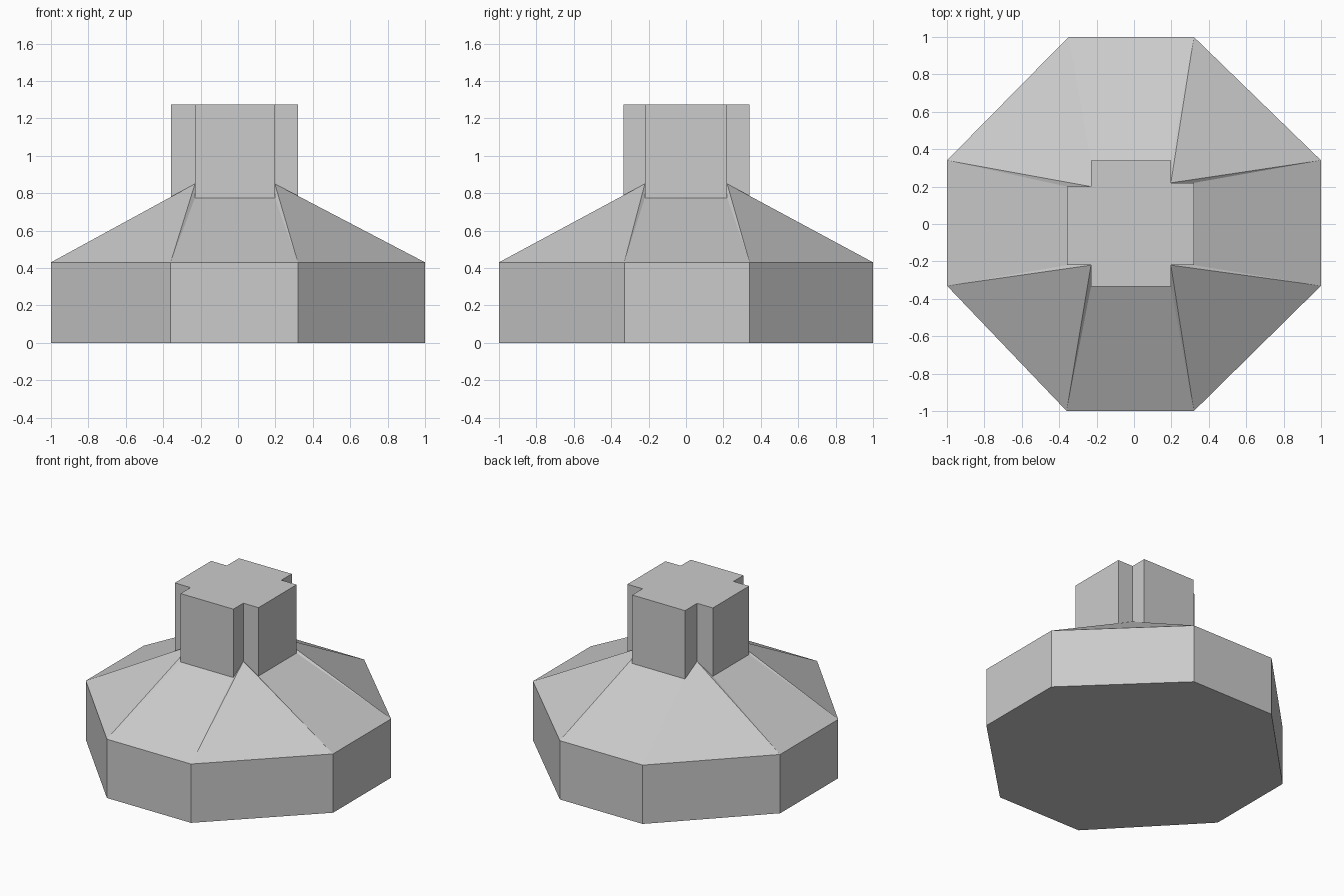
import bpy, bmesh

if "Cube" in bpy.data.objects:
    bpy.data.objects.remove(bpy.data.objects["Cube"])

BASE_TOP, ARM_Z, NOTCH_Z, TOP = 0.43, 0.775, 0.85, 1.275

# Counter-clockwise outlines, starting at the front left
OCTAGON = [(-.36, -1), (.32, -1), (1, -.33), (1, .34),
           (.32, 1), (-.35, 1), (-1, .34), (-1, -.33)]
# Per side: two arm corners, then the inner notch corner
CROSS = [(-.23, -.335), (.197, -.335), (.197, -.22),
         (.32, -.22), (.32, .22), (.197, .22),
         (.197, .34), (-.23, .34), (-.23, .2),
         (-.357, .2), (-.357, -.22), (-.23, -.22)]

bm = bmesh.new()


def ring(points, heights):
    return [bm.verts.new((x, y, heights[i % len(heights)]))
            for i, (x, y) in enumerate(points)]


def bridge(lower, upper):
    n = len(lower)
    for i in range(n):
        j = (i + 1) % n
        bm.faces.new((lower[i], lower[j], upper[j], upper[i]))


# Octagonal base
foot = ring(OCTAGON, [0])
rim = ring(OCTAGON, [BASE_TOP])
bm.faces.new(foot[::-1])
bridge(foot, rim)

# Cross-shaped column
neck = ring(CROSS, [ARM_Z, ARM_Z, NOTCH_Z])
cap = ring(CROSS, [TOP])
bridge(neck, cap)
bm.faces.new(cap)

# Sloping roof: arm panel, corner panel and the two narrow groove walls
for k in range(4):
    a, b, c = rim[2 * k], rim[2 * k + 1], rim[(2 * k + 2) % 8]
    left, right, notch = neck[3 * k:3 * k + 3]
    following = neck[(3 * k + 3) % 12]
    bm.faces.new((a, b, right, left))
    bm.faces.new((b, notch, right))
    bm.faces.new((b, c, notch))
    bm.faces.new((c, following, notch))

bmesh.ops.recalc_face_normals(bm, faces=bm.faces)
mesh = bpy.data.meshes.new("pedestal")
bm.to_mesh(mesh)
bm.free()
pedestal = bpy.data.objects.new("pedestal", mesh)
bpy.context.collection.objects.link(pedestal)
